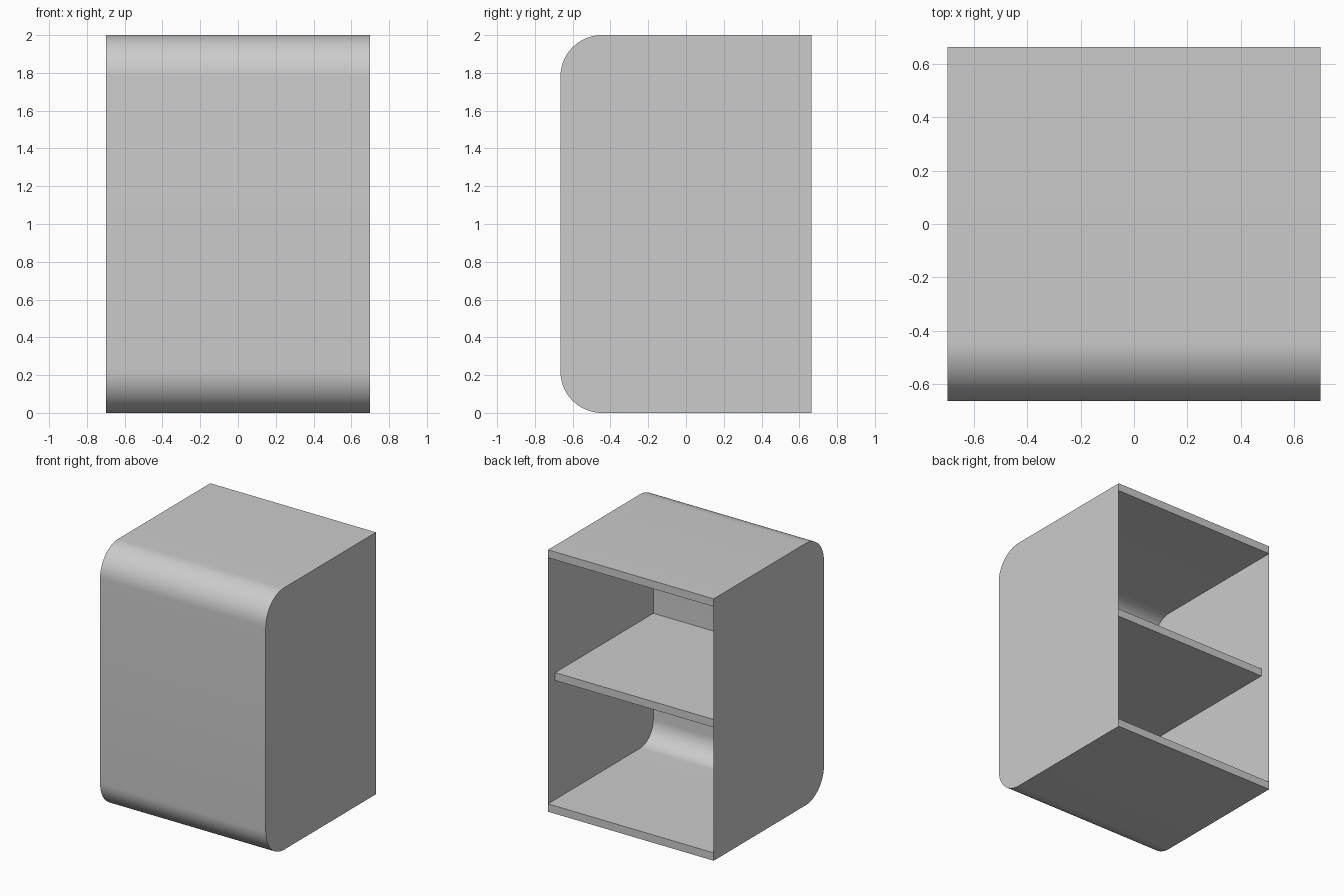
import bpy
import bmesh
from math import sin, cos, pi, radians

cube = bpy.data.objects.get("Cube")
if cube:
    bpy.data.objects.remove(cube, do_unlink=True)

# Overall sizes
HALF_W, HALF_D, HEIGHT = 0.70, 0.665, 2.0
THICK, RADIUS, STEPS = 0.06, 0.22, 16
SHELF_SETBACK = 0.085

grey = bpy.data.materials.new("light_grey")
grey.use_nodes = True
colour = (0.6, 0.6, 0.6, 1)
grey.diffuse_color = colour
grey.node_tree.nodes["Principled BSDF"].inputs["Base Color"].default_value = colour


def finish(name, bm):
    """Turn a bmesh into a named grey object."""
    mesh = bpy.data.meshes.new(name)
    bm.to_mesh(mesh)
    bm.free()
    mesh.materials.append(grey)
    obj = bpy.data.objects.new(name, mesh)
    bpy.context.collection.objects.link(obj)
    return obj


def c_profile(inset):
    """Side outline (y, z) from the back top, round the front, to the back bottom."""
    r = RADIUS - inset
    cy = -HALF_D + RADIUS
    points = [(HALF_D, HEIGHT - inset)]
    for cz, start in ((HEIGHT - RADIUS, pi / 2), (RADIUS, pi)):
        for i in range(STEPS + 1):
            a = start + pi / 2 * i / STEPS
            points.append((cy + r * cos(a), cz + r * sin(a)))
    points.append((HALF_D, inset))
    return points


# Wrapped shell: top, rounded front and bottom, open at the back
outer = c_profile(0)
loop = outer + c_profile(THICK)[::-1]
bm = bmesh.new()
rings = [[bm.verts.new((x, y, z)) for y, z in loop] for x in (-HALF_W, HALF_W)]
for i in range(len(loop)):
    j = (i + 1) % len(loop)
    bm.faces.new((rings[0][i], rings[0][j], rings[1][j], rings[1][i]))
bmesh.ops.recalc_face_normals(bm, faces=bm.faces)
# Make sure the top surface faces upward
top = max(bm.faces, key=lambda f: f.calc_center_median().z)
if top.normal.z < 0:
    bmesh.ops.reverse_faces(bm, faces=bm.faces)
shell = finish("wrapped_shell", bm)
bpy.ops.object.select_all(action='DESELECT')
shell.select_set(True)
bpy.context.view_layer.objects.active = shell
bpy.ops.object.shade_smooth_by_angle(angle=radians(30))

# Thin side panels closing both ends
for name, side in (("right_panel", -1), ("left_panel", 1)):
    bm = bmesh.new()
    face = bm.faces.new([bm.verts.new((side * HALF_W, y, z)) for y, z in outer])
    face.normal_update()
    if face.normal.x * side < 0:
        face.normal_flip()
    finish(name, bm)

# Middle shelf, set in from the open back
front, back = -HALF_D + THICK, HALF_D - SHELF_SETBACK
bm = bmesh.new()
bmesh.ops.create_cube(bm, size=1)
bmesh.ops.scale(bm, vec=(2 * HALF_W - 0.002, back - front, THICK), verts=bm.verts)
bmesh.ops.translate(bm, vec=(0, (front + back) / 2, HEIGHT / 2), verts=bm.verts)
finish("middle_shelf", bm)
